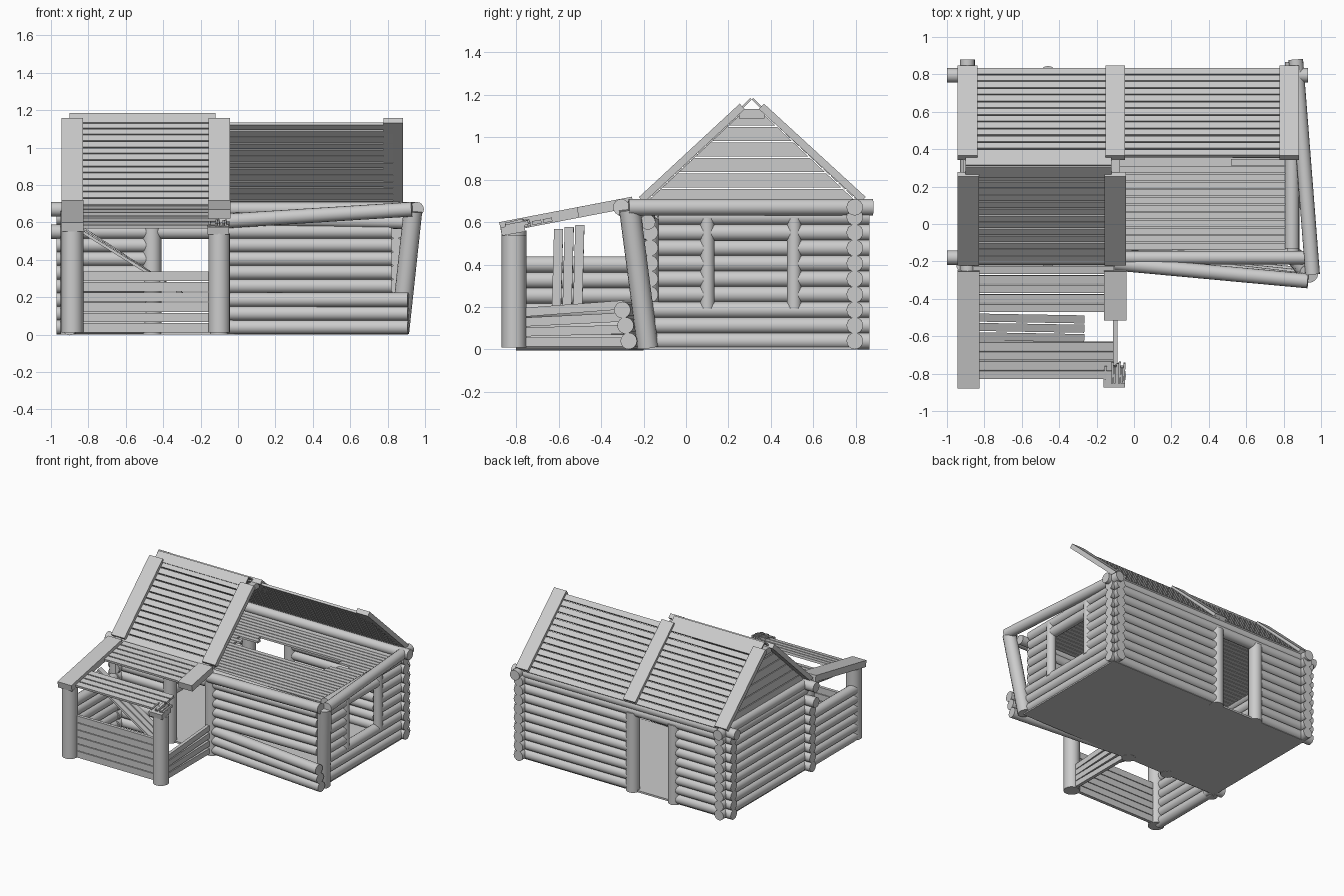
import bpy, bmesh, math, random
from mathutils import Vector, Matrix

if "Cube" in bpy.data.objects:
    bpy.data.objects.remove(bpy.data.objects["Cube"])
random.seed(4)


def finish(name, bm):
    me = bpy.data.meshes.new(name)
    bm.to_mesh(me)
    bm.free()
    ob = bpy.data.objects.new(name, me)
    bpy.context.collection.objects.link(ob)
    bpy.ops.object.select_all(action='DESELECT')
    ob.select_set(True)
    bpy.context.view_layer.objects.active = ob
    bpy.ops.object.shade_smooth_by_angle(angle=math.radians(35))


def frame(a, b, up):
    # local x runs from a to b, local z is near "up"
    d = (b - a).normalized()
    side = Vector(up).cross(d).normalized()
    return Matrix.Translation((a + b) / 2) @ Matrix((d, side, d.cross(side))).transposed().to_4x4()


def log(bm, a, b, r=0.039):
    a, b = Vector(a), Vector(b)
    up = (0, 0, 1) if abs((b - a).normalized().z) < 0.9 else (0, 1, 0)
    m = frame(a, b, up) @ Matrix.Rotation(math.pi / 2, 4, 'Y')
    bmesh.ops.create_cone(bm, cap_ends=True, segments=16, radius1=r, radius2=r,
                          depth=(b - a).length, matrix=m)


def board(bm, a, b, w, t, up=(0, 0, 1)):
    a, b = Vector(a), Vector(b)
    m = frame(a, b, up) @ Matrix.Diagonal(((b - a).length, w, t, 1))
    bmesh.ops.create_cube(bm, size=1, matrix=m)


def slope(name, x0, x1, p, q, n, skip=()):
    # planks along x, laid from p to q in the yz plane
    bm = bmesh.new()
    p, q = Vector((0, *p)), Vector((0, *q))
    nrm = Vector((1, 0, 0)).cross(q - p).normalized()
    for i in range(n):
        c = p.lerp(q, (i + 0.5) / n)
        if i not in skip:
            board(bm, c + Vector((x0, 0, 0)), c + Vector((x1, 0, 0)),
                  (q - p).length / n * 0.84, 0.018, nrm)
    finish(name, bm)


rows = [0.04 + 0.073 * i for i in range(9)]
F, B, L, R = -0.18, 0.795, -0.89, 0.845

# front wall: door gap on the left, right end sprung outward at the bottom
bm = bmesh.new()
for i, z in enumerate(rows):
    if i < 7:
        log(bm, (-0.97, F, z), (-0.46, F, z))
    if i < 3:
        log(bm, (-0.1, F, z), (0.91, -0.27 - 0.015 * i, z))
    elif i < 8:
        log(bm, (-0.1, F, z), (0.82, F + 0.01, z))
log(bm, (-1, F, 0.67), (-0.1, F, 0.67))
log(bm, (-1, F, 0.55), (-0.1, F, 0.55))
log(bm, (-0.1, F - 0.03, 0.605), (0.93, -0.305, 0.67))
log(bm, (-0.1, F, 0.62), (0.91, F, 0.6), 0.036)
finish("front_wall_logs", bm)

# back wall with door gap
bm = bmesh.new()
for i, z in enumerate(rows):
    if i < 8:
        log(bm, (-0.97, B, z), (-0.46, B, z))
        log(bm, (-0.1, B, z), (0.9, B, z))
log(bm, (-0.97, B, rows[8]), (0.9, B, rows[8]))
log(bm, (-1, B, 0.67), (0.93, B, 0.67))
finish("back_wall_logs", bm)

# left wall and porch left wall
bm = bmesh.new()
for i, z in enumerate(rows):
    log(bm, (L, -0.25, z), (L, 0.865, z))
log(bm, (L, -0.27, 0.67), (L, 0.88, 0.67))
finish("left_wall_logs", bm)
bm = bmesh.new()
for z in rows[:6]:
    log(bm, (L - 0.01, -0.8, z - 0.005), (L - 0.01, -0.2, z - 0.005))
finish("porch_left_logs", bm)

# right wall with window gap
bm = bmesh.new()
for i, z in enumerate(rows):
    y0 = -0.13 if i > 2 else -0.16
    if 3 <= i <= 6:
        log(bm, (R, y0, z), (R, 0.1, z))
        log(bm, (R, 0.51, z), (R, 0.865, z))
    else:
        log(bm, (R, y0, z), (R, 0.865, z))
log(bm, (R + 0.02, 0.88, 0.67), (0.955, -0.27, 0.67))
finish("right_wall_logs", bm)

# window posts, door posts, leaning corner post, porch posts
bm = bmesh.new()
for y in (0.1, 0.51):
    log(bm, (R + 0.01, y, 0.19), (R + 0.01, y, 0.62), 0.034)
finish("window_posts", bm)
bm = bmesh.new()
for y in (F, B):
    for x in (-0.46, -0.1):
        log(bm, (x, y, 0), (x, y, 0.62), 0.05)
log(bm, (L - 0.02, -0.22, 0), (L - 0.02, -0.22, 0.66), 0.04)
finish("door_posts", bm)
bm = bmesh.new()
log(bm, (0.865, -0.18, 0.01), (0.935, -0.265, 0.66), 0.05)
finish("leaning_corner_post", bm)
bm = bmesh.new()
log(bm, (-0.885, -0.81, 0.01), (-0.885, -0.81, 0.56), 0.058)
log(bm, (-0.1, -0.81, 0.01), (-0.1, -0.81, 0.54), 0.058)
finish("porch_posts", bm)

# floor and ceiling planks with a broken hole
bm = bmesh.new()
board(bm, (-0.91, 0.31, 0.008), (0.87, 0.31, 0.008), 1.0, 0.014)
finish("floor", bm)
bm = bmesh.new()
n = 22
for i in range(n):
    y = -0.14 + (i + 0.5) * 0.9 / n
    if 0.33 < y < 0.5:
        j, k = random.uniform(-0.3, -0.12), random.uniform(0.5, 0.68)
        board(bm, (-0.86, y, 0.62), (j, y, 0.62), 0.035, 0.016)
        board(bm, (k, y, 0.62), (0.81, y, 0.62), 0.035, 0.016)
    else:
        board(bm, (-0.86, y, 0.62), (0.81, y, 0.62), 0.035, 0.016)
finish("ceiling_planks", bm)

# roof planks: front half covers the left side only
slope("front_roof", -0.89, -0.1, (-0.2, 0.69), (0.27, 1.13), 13)
slope("back_roof", -0.89, 0.83, (0.83, 0.69), (0.36, 1.13), 13)
slope("porch_roof", -0.87, -0.11, (-0.83, 0.575), (-0.22, 0.69), 12, (4, 5, 6))

# rake boards along the roof edges
bm = bmesh.new()
for x in (-0.89, -0.1, 0.83):
    board(bm, (x, 0.835, 0.705), (x, 0.355, 1.145), 0.105, 0.035)
for x in (-0.885, -0.1):
    board(bm, (x, -0.21, 0.705), (x, 0.265, 1.145), 0.115, 0.035)
board(bm, (-0.885, -0.875, 0.575), (-0.885, -0.25, 0.695), 0.12, 0.05)
board(bm, (-0.1, -0.51, 0.645), (-0.1, -0.25, 0.695), 0.12, 0.05)
finish("rake_boards", bm)

# ridge cap and collar at the peak
bm = bmesh.new()
for s in (-1, 1):
    m = Vector((0, s * 0.7, 0.72))
    board(bm, (-0.9, 0.31 + s * 0.03, 1.155), (-0.12, 0.31 + s * 0.03, 1.155), 0.075, 0.01, m)
for x in (-0.89, -0.1):
    board(bm, (x, 0.25, 1.11), (x, 0.37, 1.11), 0.05, 0.045)
finish("ridge_cap", bm)

# left gable: stacked boards trimmed to the slope
bm = bmesh.new()
for i in range(6):
    z0, z1 = 0.69 + i * 0.073, 0.757 + i * 0.073
    vs = []
    for x in (-0.895, -0.87):
        for s, z in ((-1, z0), (1, z0), (1, z1), (-1, z1)):
            vs.append(bm.verts.new((x, 0.31 + s * (1.16 - z) * 1.06, z)))
    for f in ((3, 2, 1, 0), (4, 5, 6, 7), (0, 1, 5, 4), (1, 2, 6, 5), (2, 3, 7, 6), (3, 0, 4, 7)):
        bm.faces.new([vs[k] for k in f])
bmesh.ops.recalc_face_normals(bm, faces=bm.faces)
finish("gable_boards", bm)

# porch half walls
bm = bmesh.new()
for i in range(6):
    board(bm, (-0.86, -0.795, 0.036 + i * 0.055), (-0.12, -0.795, 0.036 + i * 0.055), 0.025, 0.05)
finish("porch_front_boards", bm)
bm = bmesh.new()
for i in range(4):
    z = 0.036 + i * 0.046
    board(bm, (-0.1, -0.78, z), (-0.1, -0.22, z + 0.014 * i), 0.025, 0.042)
finish("porch_right_boards", bm)

# fallen roof planks inside the porch
bm = bmesh.new()
for i, y in enumerate((-0.6, -0.55, -0.5)):
    board(bm, (-0.85, y, 0.56 + 0.01 * i), (-0.27, y - 0.01, 0.2), 0.043, 0.016)
finish("fallen_planks", bm)

# splintered stub on the right porch post
bm = bmesh.new()
board(bm, (-0.105, -0.87, 0.555), (-0.105, -0.76, 0.575), 0.115, 0.04)
for i in range(9):
    x, z = -0.155 + i * 0.0125, 0.56 + random.uniform(0, 0.03)
    board(bm, (x, -0.85, z), (x + 0.004, -0.77 + random.uniform(0, 0.04), z + 0.02), 0.011, 0.02)
finish("broken_beam_stub", bm)
